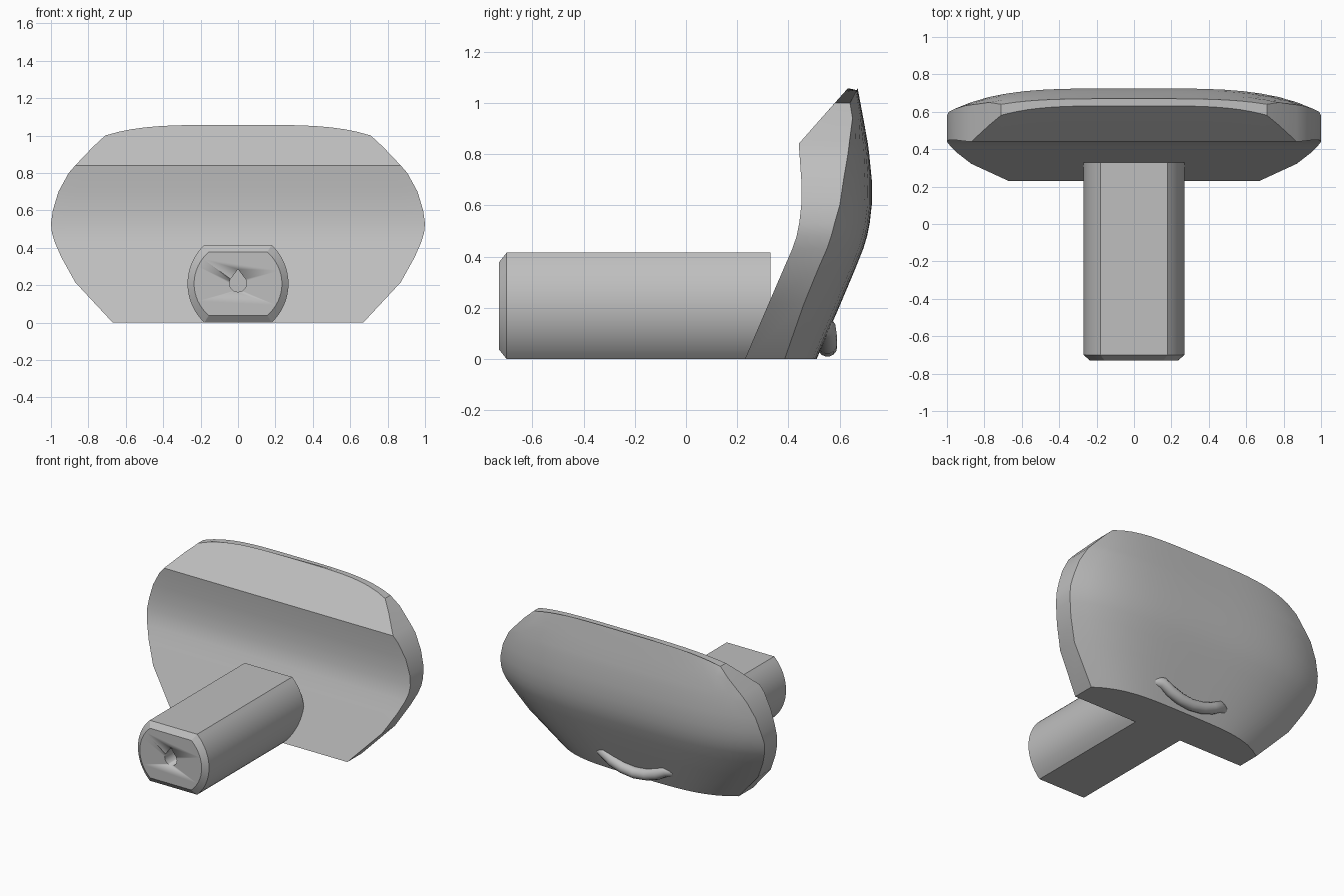
import bpy, bmesh, math
from mathutils import Vector

if "Cube" in bpy.data.objects:
    bpy.data.objects.remove(bpy.data.objects["Cube"])

grey = bpy.data.materials.new("light grey")
grey.diffuse_color = (0.52, 0.52, 0.52, 1)
grey.use_nodes = True
grey.node_tree.nodes["Principled BSDF"].inputs["Base Color"].default_value = grey.diffuse_color


def finish(name, bm, angle=25):
    bmesh.ops.recalc_face_normals(bm, faces=bm.faces)
    me = bpy.data.meshes.new(name)
    bm.to_mesh(me)
    bm.free()
    me.materials.append(grey)
    me.shade_smooth()
    me.set_sharp_from_angle(angle=math.radians(angle))
    ob = bpy.data.objects.new(name, me)
    bpy.context.collection.objects.link(ob)
    return ob


def loft(name, rings, angle=25):
    bm = bmesh.new()
    vs = [[bm.verts.new(p) for p in r] for r in rings]
    n = len(vs[0])
    for a, b in zip(vs, vs[1:]):
        for i in range(n):
            j = (i + 1) % n
            bm.faces.new((a[i], a[j], b[j], b[i]))
    bm.faces.new(vs[0])
    bm.faces.new(vs[-1])
    return finish(name, bm, angle)


# Domed head plate: z, half width, front y, back y at centre, back y at rim
rows = [
    (0, .67, .23, .51, .385), (.215, .87, .322, .603, .46),
    (.35, .945, .38, .66, .515), (.43, .98, .415, .692, .55),
    (.48, .995, .432, .707, .567), (.53, 1, .442, .717, .58),
    (.6, .99, .45, .725, .60), (.7, .96, .45, .725, .615),
    (.8, .905, .443, .715, .632), (.84, .87, .44, .71, .637),
    (.94, .775, .528, .692, .65), (1.057, .71, 0, .67, .64),
]
cols = [-1 + i / 10 for i in range(21)]
rings = []
for k, (z, w, yf, yb, ye) in enumerate(rows):
    front, back = [], []
    for u in cols:
        zz, f = z, yf
        if k == len(rows) - 1:          # arched top edge on the sloping bevel
            zz = z - .057 * u ** 4
            f = .44 + (zz - .84) * .885
        front.append((u * w, f, zz))
        back.append((u * w, yb + (ye - yb) * u ** 4, zz))
    rings.append(front + back[::-1])
loft("head_plate", rings)

# Stem: flat top and bottom, rounded sides, bevelled front end
R, H, A = .284, .2075, math.asin(.2075 / .284)
section = []
for s in (1, -1):
    for i in range(17):
        t = -A + 2 * A * i / 16
        section.append((s * (R * math.cos(t) - .014), s * R * math.sin(t)))


def ring(y, sx=1, sz=1):
    return [(x * sx, y, H + z * sz) for x, z in section]


stem = loft("stem", [ring(-.73, .87, .82), ring(-.70), ring(.33)])

# Teardrop hole in the stem end
drop = [(.046 * math.cos(t), .21 + .046 * math.sin(t))
        for t in (math.radians(150 + 240 * i / 16) for i in range(17))] + [(0, .285)]
cutter = loft("hole_cutter", [[(x, y, z) for x, z in drop] for y in (-.8, -.4)])
cutter.hide_render = True
cutter.hide_viewport = False
cutter.display_type = 'WIRE'
mod = stem.modifiers.new("hole", 'BOOLEAN')
mod.object = cutter
mod.operation = 'DIFFERENCE'
mod.solver = 'EXACT'

# Curved cord bar on the lower back, ends buried in the plate
half = [(.31, .47, .10), (.275, .525, .125), (.23, .548, .12), (.17, .552, .085),
        (.09, .552, .058), (0, .552, .047)]
pts = [Vector(p) for p in half] + [Vector((-x, y, z)) for x, y, z in half[-2::-1]]
rings = []
for i, p in enumerate(pts):
    d = (pts[min(i + 1, len(pts) - 1)] - pts[max(i - 1, 0)]).normalized()
    side = d.cross(Vector((0, 0, 1))).normalized()
    up = side.cross(d)
    rings.append([p + .038 * (math.cos(a) * side + math.sin(a) * up)
                  for a in (math.tau * k / 14 for k in range(14))])
loft("cord_bar", rings, 50)
